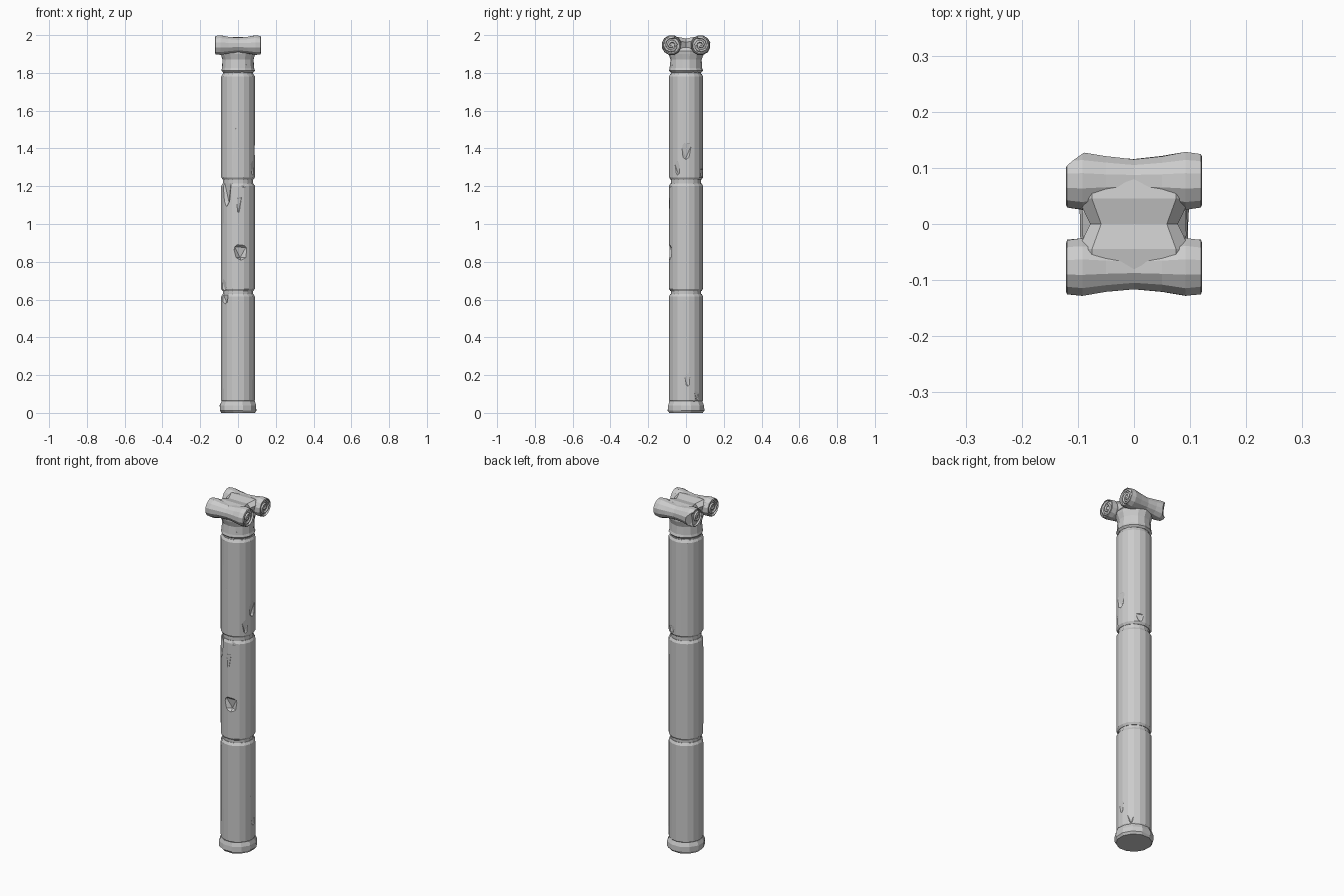
import bpy, bmesh, math, random
from mathutils import Matrix, Vector

if "Cube" in bpy.data.objects:
    bpy.data.objects.remove(bpy.data.objects["Cube"])

random.seed(4)


def add_object(name, bm):
    bmesh.ops.recalc_face_normals(bm, faces=bm.faces)
    mesh = bpy.data.meshes.new(name)
    bm.to_mesh(mesh)
    bm.free()
    obj = bpy.data.objects.new(name, mesh)
    bpy.context.collection.objects.link(obj)
    return obj


def lathe(name, profile, sides, wear=0.0, matrix=Matrix()):
    """Turn (radius, height) points around z, roughened a little by wear."""
    bm = bmesh.new()
    rings = []
    for r, h in profile:
        ring = []
        for i in range(sides):
            a = math.tau * (i + 0.5) / sides
            rr = r - random.uniform(0, wear)
            ring.append(bm.verts.new((rr * math.cos(a), rr * math.sin(a), h)))
        rings.append(ring)
    for low, high in zip(rings, rings[1:]):
        for i in range(sides):
            j = (i + 1) % sides
            bm.faces.new((low[i], low[j], high[j], high[i]))
    bm.faces.new(rings[0][::-1])
    bm.faces.new(rings[-1])
    bm.transform(matrix)
    return add_object(name, bm)


def chip(obj, angle, z, depth, size, radius=0.09):
    """Cut a faceted dent; size = (radial, sideways, vertical) half-extents."""
    bm = bmesh.new()
    turn = Matrix.Rotation(math.radians(angle), 4, 'Z')
    place = Matrix.Translation((radius + size[0] - depth, 0, z))
    bmesh.ops.create_icosphere(bm, subdivisions=1, radius=1)
    for v in bm.verts:
        v.co *= random.uniform(0.88, 1.1)
    bm.transform(turn @ place @ Matrix.Diagonal((*size, 1)))
    cutter = add_object("chip_cutter", bm)
    cutter.hide_render = True
    mod = obj.modifiers.new("chip", 'BOOLEAN')
    mod.operation, mod.solver, mod.object = 'DIFFERENCE', 'EXACT', cutter
    bpy.context.view_layer.objects.active = obj
    bpy.ops.object.modifier_apply(modifier=mod.name)
    bpy.data.objects.remove(cutter)


# Base ring
lathe("base", [(0.093, 0), (0.102, 0.012), (0.101, 0.04), (0.092, 0.062)], 12, 0.004)

# Three shaft drums with worn rims and chips: (angle, z, depth, size)
drums = {
    "lower_drum": (0.055, 0.63, [
        (5, 0.2, 0.010, (0.04, 0.06, 0.12)), (-12, 0.34, 0.008, (0.04, 0.04, 0.08)),
        (-140, 0.61, 0.012, (0.03, 0.04, 0.05)), (40, 0.1, 0.008, (0.04, 0.04, 0.06))]),
    "middle_drum": (0.645, 1.215, [
        (-80, 0.85, 0.027, (0.05, 0.055, 0.06)), (-132, 1.18, 0.020, (0.05, 0.05, 0.13)),
        (-88, 1.10, 0.010, (0.03, 0.025, 0.08)), (-145, 0.68, 0.010, (0.03, 0.05, 0.07)),
        (-70, 1.21, 0.010, (0.03, 0.06, 0.03))]),
    "upper_drum": (1.235, 1.795, [
        (150, 1.71, 0.020, (0.045, 0.05, 0.13)), (0, 1.39, 0.013, (0.04, 0.06, 0.08)),
        (-30, 1.30, 0.008, (0.03, 0.04, 0.07)), (-98, 1.53, 0.006, (0.03, 0.04, 0.06)),
        (70, 1.27, 0.010, (0.03, 0.04, 0.04))]),
}
for name, (z0, z1, chips) in drums.items():
    drum = lathe(name, [(0.083, z0), (0.091, z0 + 0.012),
                        (0.091, z1 - 0.014), (0.083, z1)], 18, 0.001)
    for c in chips:
        chip(drum, *c)

# Recessed joints between the drums
for i, z in enumerate((0.637, 1.225, 1.80)):
    lathe(f"joint_{i + 1}", [(0.08, z - 0.015), (0.08, z + 0.015)], 18)

# Capital neck, flaring under the scrolls
neck = lathe("capital_neck", [(0.082, 1.802), (0.092, 1.812), (0.088, 1.825), (0.085, 1.87),
                              (0.094, 1.90), (0.096, 1.915), (0.08, 1.935)], 14, 0.003)
chip(neck, -60, 1.86, 0.008, (0.03, 0.04, 0.04))
chip(neck, 130, 1.88, 0.008, (0.03, 0.04, 0.03))

# Cushion between the scrolls, sagging along the middle
bm = bmesh.new()
rows = []
for y, top, half in ((-0.085, 1.985, 0.10), (-0.045, 1.991, 0.10), (0, 1.982, 0.078),
                     (0.045, 1.991, 0.10), (0.085, 1.985, 0.10)):
    rows.append([bm.verts.new(p) for p in (
        (-half * 0.8, y, 1.91), (half * 0.8, y, 1.91), (half, y, top - 0.02),
        (half * 0.75, y, top), (-half * 0.75, y, top), (-half, y, top - 0.02))])
for a, b in zip(rows, rows[1:]):
    for i in range(6):
        j = (i + 1) % 6
        bm.faces.new((a[i], a[j], b[j], b[i]))
bm.faces.new(rows[0])
bm.faces.new(rows[-1][::-1])
add_object("capital_cushion", bm)

# Scroll rolls running along x, waisted in the middle, hollowed at the ends
SCROLL_Y, SCROLL_Z = 0.077, 1.947
half_roll = [(0.044, 0.111), (0.046, 0.121), (0.051, 0.119), (0.054, 0.092), (0.046, 0.05)]
roll = ([(r, -x) for r, x in half_roll] + [(0.041, 0)] + half_roll[::-1])
for side, label in ((-1, "front"), (1, "back")):
    place = Matrix.Translation((0, side * SCROLL_Y, SCROLL_Z)) @ Matrix.Rotation(math.pi / 2, 4, 'Y')
    scroll = lathe(f"{label}_scroll", roll, 12, 0.002, place)
    if side == 1:
        # Broken back left corner
        chip(scroll, 132, 1.95, 0.03, (0.05, 0.10, 0.09), 0.172)

    # Spiral ridge on each scroll end
    for end in (-1, 1):
        curve = bpy.data.curves.new("spiral", 'CURVE')
        curve.dimensions = '3D'
        curve.bevel_depth, curve.bevel_resolution = 0.007, 0
        curve.use_fill_caps = True
        spline = curve.splines.new('POLY')
        steps = 16
        spline.points.add(steps)
        # The broken corner keeps only a smaller spiral
        broken = side == 1 and end == -1
        outer, shift = (0.026, -0.015) if broken else (0.043, 0)
        for k, p in enumerate(spline.points):
            a = math.radians(110 - 600 * k / steps)
            r = outer + (0.006 - outer) * k / steps
            p.co = (end * 0.113, side * (SCROLL_Y + shift + r * math.cos(a)),
                    SCROLL_Z + r * math.sin(a), 1)
        spiral = bpy.data.objects.new(f"{label}_spiral_{'right' if end > 0 else 'left'}", curve)
        bpy.context.collection.objects.link(spiral)
